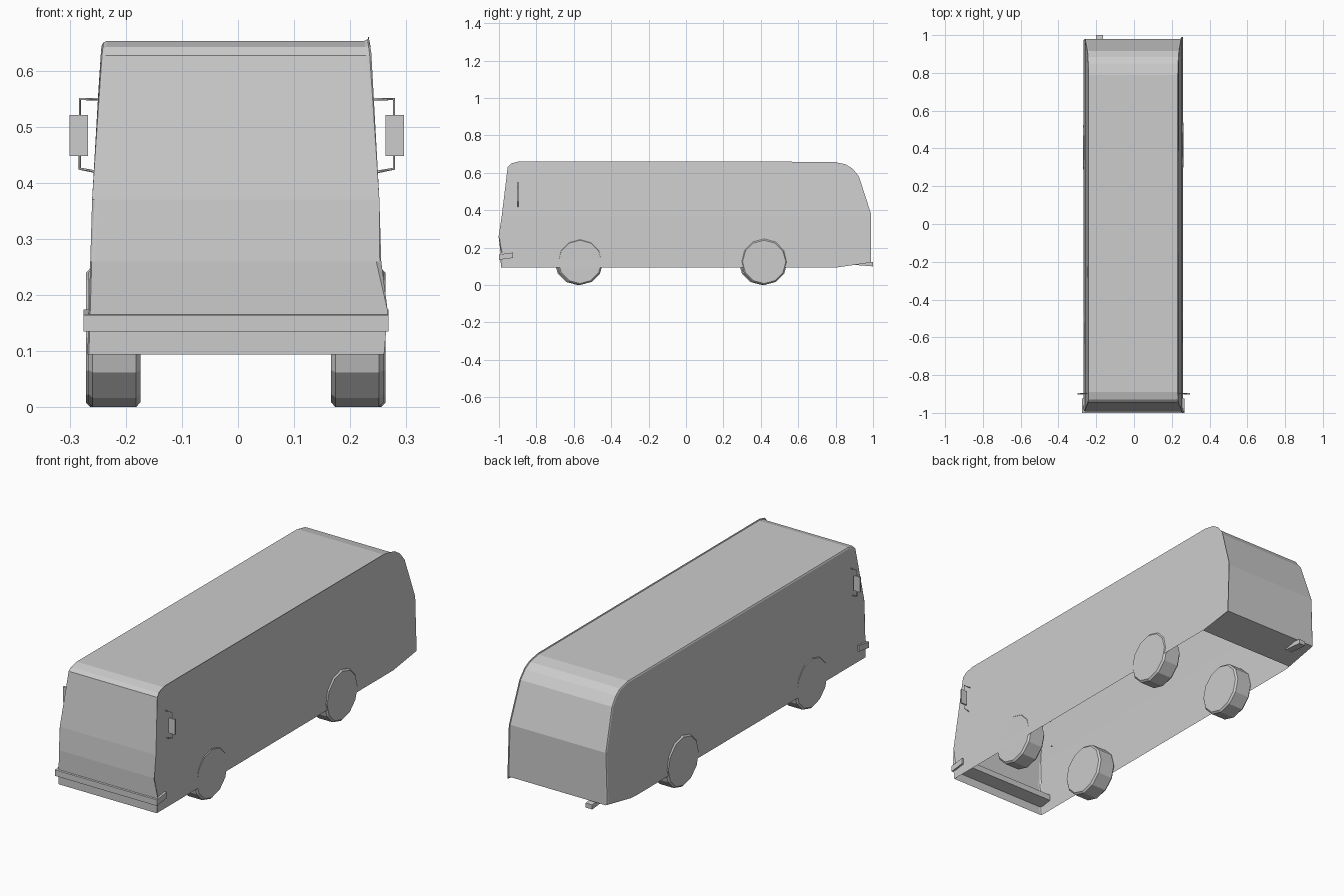
import bpy, bmesh, math
from mathutils import Matrix, Vector

cube = bpy.data.objects.get("Cube")
if cube:
    bpy.data.objects.remove(cube, do_unlink=True)

grey = bpy.data.materials.new("plain grey")
grey.use_nodes = True
GREY = (0.604, 0.604, 0.604, 1)
grey.diffuse_color = GREY
grey.node_tree.nodes["Principled BSDF"].inputs["Base Color"].default_value = GREY

MID = -0.004  # centre line of the coach


def finish(name, bm):
    bmesh.ops.recalc_face_normals(bm, faces=bm.faces)
    mesh = bpy.data.meshes.new(name)
    bm.to_mesh(mesh)
    bm.free()
    mesh.materials.append(grey)
    obj = bpy.data.objects.new(name, mesh)
    bpy.context.collection.objects.link(obj)
    return obj


def box(name, x, y, z, rise=0):
    """Box from ranges; rise lifts the rear end."""
    bm = bmesh.new()
    bmesh.ops.create_cube(bm, size=1)
    for v in bm.verts:
        back = v.co.y > 0
        v.co = [r[0] + (r[1] - r[0]) * (c + 0.5) for r, c in zip((x, y, z), v.co)]
        v.co.z += rise * back
    return finish(name, bm)


def half_width(z):
    steps = [(0.09, 0.2645), (0.17, 0.262), (0.37, 0.256), (0.63, 0.241), (0.66, 0.237)]
    for (z0, w0), (z1, w1) in zip(steps, steps[1:]):
        if z <= z1:
            return w0 + (w1 - w0) * (z - z0) / (z1 - z0)
    return steps[-1][1]


# Body shell: side outline spanned across the width, open underneath
outline = [(-0.99, 0.094), (-0.993, 0.26), (-0.985, 0.37), (-0.945, 0.627),
           (-0.93, 0.642), (-0.89, 0.653), (0.79, 0.65), (0.85, 0.637),
           (0.885, 0.615), (0.917, 0.575), (0.98, 0.38), (0.98, 0.128), (0.81, 0.095)]
bm = bmesh.new()
left, right = [[bm.verts.new((s, y, z)) for y, z in outline] for s in (1, -1)]
bm.faces.new(left)
bm.faces.new(right)
for i in range(len(outline) - 1):
    bm.faces.new((left[i], left[i + 1], right[i + 1], right[i]))
for level in (0.17, 0.37):
    bmesh.ops.bisect_plane(bm, geom=bm.verts[:] + bm.edges[:] + bm.faces[:],
                           plane_co=(0, 0, level), plane_no=(0, 0, 1))
bm.normal_update()
rim = [e for e in bm.edges if len(e.link_faces) == 2
       and sum(abs(f.normal.x) > 0.9 for f in e.link_faces) == 1]
for v in bm.verts:
    v.co.x = MID + v.co.x * half_width(v.co.z)
bmesh.ops.bevel(bm, geom=rim, offset=0.009, segments=2, profile=0.5, affect='EDGES')
finish("body_shell", bm)


# Wheels: twelve-sided drums with chamfered rims
def wheel(name, side, outer, y):
    radius, width = 0.124, 0.093
    bm = bmesh.new()
    turn = Matrix.Rotation(math.pi / 2, 4, 'Y')
    bmesh.ops.create_cone(bm, cap_ends=True, segments=12, radius1=radius,
                          radius2=radius, depth=width, matrix=turn)
    rims = [e for e in bm.edges if any(len(f.verts) > 4 for f in e.link_faces)]
    bmesh.ops.bevel(bm, geom=rims, offset=0.008, segments=1, affect='EDGES')
    place = Vector((MID + side * (outer - width / 2), y, radius))
    bmesh.ops.translate(bm, verts=bm.verts, vec=place)
    finish(name, bm)


for side, word in ((1, "left"), (-1, "right")):
    shift = -0.012 if side < 0 else 0
    wheel("front_wheel_" + word, side, 0.263, -0.567 + shift)
    wheel("rear_wheel_" + word, side, 0.267, 0.418 + shift)

    # Mirror: flat plate on a bent rod
    curve = bpy.data.curves.new("mirror_arm_" + word, 'CURVE')
    curve.dimensions = '3D'
    curve.bevel_depth = 0.0025
    curve.bevel_resolution = 0
    curve.use_fill_caps = True
    path = [(0.243, 0.549), (0.28, 0.549), (0.28, 0.425), (0.248, 0.419)]
    spline = curve.splines.new('POLY')
    spline.points.add(len(path) - 1)
    for point, (x, z) in zip(spline.points, path):
        point.co = (side * x - 0.002, -0.898, z, 1)
    curve.materials.append(grey)
    arm = bpy.data.objects.new("mirror_arm_" + word, curve)
    bpy.context.collection.objects.link(arm)
    xs = sorted((side * 0.265 - 0.002, side * 0.298 - 0.002))
    box("mirror_plate_" + word, xs, (-0.903, -0.895), (0.448, 0.521))

# Front bumper and exhaust pipe
box("front_bumper", (-0.275, 0.268), (-1.0, -0.925), (0.135, 0.164), rise=0.01)
box("exhaust_pipe", (-0.2, -0.165), (0.9, 1.0), (0.108, 0.13), rise=-0.008)
